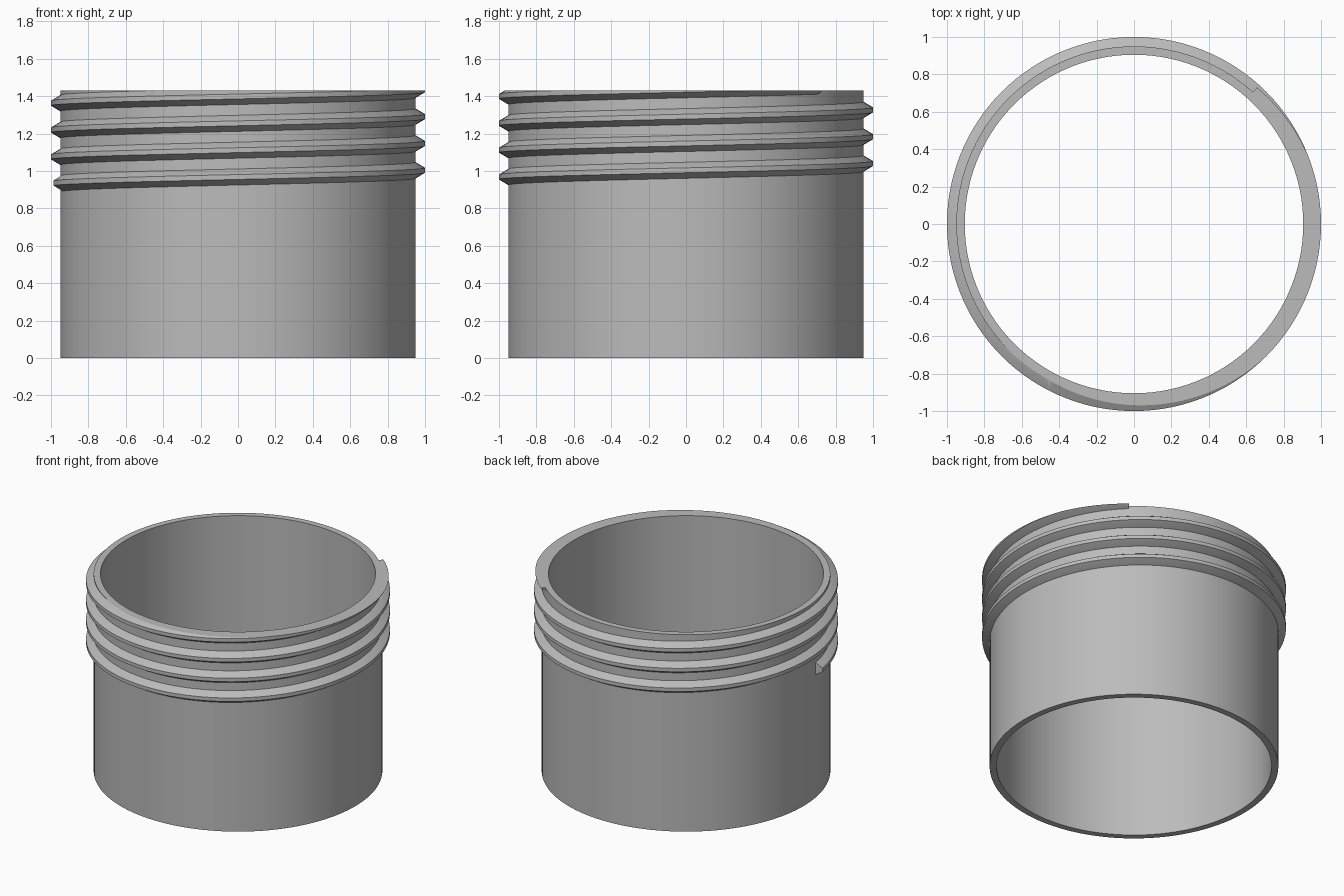
import bpy, bmesh, math

if "Cube" in bpy.data.objects:
    bpy.data.objects.remove(bpy.data.objects["Cube"])

R_OUT, R_IN, R_CREST, TOP = 0.95, 0.905, 1.0, 1.43
SIDES = 120
PITCH = 0.1435

grey = bpy.data.materials.new("neutral grey")
grey.diffuse_color = (0.5, 0.5, 0.5, 1)
grey.use_nodes = True
grey.node_tree.nodes["Principled BSDF"].inputs["Base Color"].default_value = grey.diffuse_color


def finish(bm, name):
    bmesh.ops.recalc_face_normals(bm, faces=bm.faces)
    me = bpy.data.meshes.new(name)
    bm.to_mesh(me)
    bm.free()
    ob = bpy.data.objects.new(name, me)
    bpy.context.collection.objects.link(ob)
    me.materials.append(grey)
    bpy.context.view_layer.objects.active = ob
    ob.select_set(True)
    bpy.ops.object.shade_smooth_by_angle(angle=math.radians(25))
    ob.select_set(False)
    return ob


def skin(bm, sections, closed):
    """Join consecutive closed sections with quads."""
    rings = [[bm.verts.new(p) for p in s] for s in sections]
    n = len(rings[0])
    pairs = list(zip(rings, rings[1:]))
    if closed:
        pairs.append((rings[-1], rings[0]))
    for a, b in pairs:
        for i in range(n):
            j = (i + 1) % n
            bm.faces.new((a[i], a[j], b[j], b[i]))
    if not closed:
        bm.faces.new(rings[0])
        bm.faces.new(rings[-1])


def section(profile, angle, rise=0.0):
    return [(r * math.cos(angle), r * math.sin(angle), z + rise) for r, z in profile]


# Neck wall: open tube
bm = bmesh.new()
wall = [(R_IN, 0), (R_OUT, 0), (R_OUT, TOP), (R_IN, TOP)]
skin(bm, [section(wall, 2 * math.pi * i / SIDES) for i in range(SIDES)], True)
finish(bm, "neck_wall")

# Screw thread: trapezoid swept up a right-handed helix, cut flat at the rim
bm = bmesh.new()
thread = [(0.945, -0.045), (R_OUT, -0.043), (R_CREST, -0.013),
          (R_CREST, 0.013), (R_OUT, 0.043), (0.945, 0.045)]
first, last = 63, 120 * 4 + 16          # start near 189 deg, end near 48 deg
skin(bm, [section(thread, 2 * math.pi * i / SIDES, 0.932 + PITCH * (i - 60) / SIDES)
          for i in range(first, last + 1)], False)
cut = bmesh.ops.bisect_plane(bm, geom=bm.verts[:] + bm.edges[:] + bm.faces[:],
                             plane_co=(0, 0, TOP), plane_no=(0, 0, 1), clear_outer=True)
rim = [e for e in cut["geom_cut"] if isinstance(e, bmesh.types.BMEdge)]
bmesh.ops.triangle_fill(bm, edges=rim, use_beauty=True)
finish(bm, "screw_thread")
